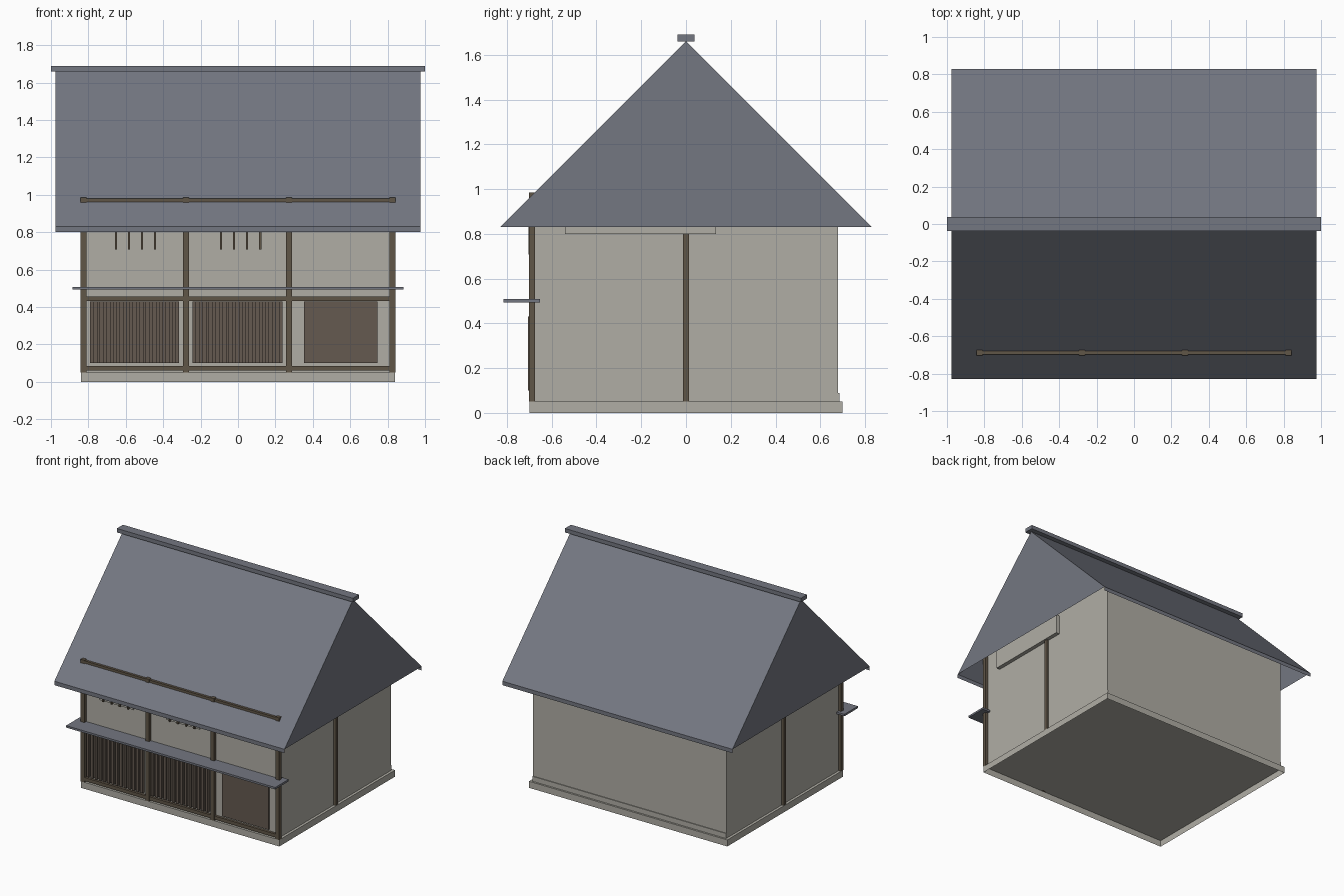
import bpy
import bmesh

cube = bpy.data.objects.get("Cube")
if cube:
    bpy.data.objects.remove(cube, do_unlink=True)


def material(name, rgb):
    m = bpy.data.materials.new(name)
    m.use_nodes = True
    color = (*rgb, 1)
    m.diffuse_color = color
    m.node_tree.nodes["Principled BSDF"].inputs["Base Color"].default_value = color
    return m


SLATE = material("slate grey", (0.174, 0.184, 0.22))
PLASTER = material("warm plaster", (0.434, 0.423, 0.376))
TIMBER = material("dark timber", (0.118, 0.093, 0.064))
PANEL = material("brown panel", (0.13, 0.102, 0.08))


def finish(name, bm, mat):
    mesh = bpy.data.meshes.new(name)
    bm.to_mesh(mesh)
    bm.free()
    mesh.materials.append(mat)
    obj = bpy.data.objects.new(name, mesh)
    bpy.context.collection.objects.link(obj)
    return obj


def box(name, mat, x, y, z, open_sides=()):
    """Box from (min, max) ranges; open_sides lists z directions left open."""
    bm = bmesh.new()
    bmesh.ops.create_cube(bm, size=1)
    for v in bm.verts:
        for i, (lo, hi) in enumerate((x, y, z)):
            v.co[i] = hi if v.co[i] > 0 else lo
    bm.normal_update()
    gone = [f for f in bm.faces if round(f.normal.z) in open_sides and abs(f.normal.z) > 0.5]
    bmesh.ops.delete(bm, geom=gone, context='FACES_ONLY')
    return finish(name, bm, mat)


# Plinth with an open underside, and the walls
box("plinth", PLASTER, (-0.84, 0.84), (-0.70, 0.70), (0, 0.05), open_sides=(-1,))
box("walls", PLASTER, (-0.82, 0.82), (-0.68, 0.68), (0.05, 0.97))
box("back_sill", PLASTER, (-0.82, 0.82), (0.68, 0.686), (0.05, 0.088))

# Roof: hollow gabled shell, open below, with thin eave boards
EAVE, RIDGE, HALF, DEPTH = 0.83, 1.66, 0.975, 0.83
bm = bmesh.new()
ends = []
for x in (-HALF, HALF):
    ends.append([bm.verts.new((x, y, z)) for y, z in
                 ((-DEPTH, EAVE), (0, RIDGE), (DEPTH, EAVE))])
left, right = ends
bm.faces.new(left)
bm.faces.new(right)
for i in (0, 1):
    bm.faces.new((left[i], right[i], right[i + 1], left[i + 1]))
bmesh.ops.recalc_face_normals(bm, faces=bm.faces)
for i in (0, 2):
    low = [bm.verts.new((v.co.x, v.co.y, 0.80)) for v in (left[i], right[i])]
    quad = [left[i], low[0], low[1], right[i]]
    bm.faces.new(quad if i == 0 else quad[::-1])
finish("roof", bm, SLATE)
box("roof_ridge", SLATE, (-1, 1), (-0.037, 0.037), (1.66, 1.69))

# Timber posts and rails on the front
for i, x in enumerate((-0.825, -0.278, 0.273, 0.825)):
    box(f"front_post_{i + 1}", TIMBER, (x - 0.016, x + 0.016), (-0.702, -0.675), (0.05, 0.985))
for name, z in (("front_sill", (0.06, 0.086)),
                ("middle_rail", (0.433, 0.456)),
                ("top_rail", (0.95, 0.98))):
    box(name, TIMBER, (-0.83, 0.83), (-0.699, -0.677), z)

# Side posts and the plate on the side wall
for name, s in (("right_side_post", -1), ("left_side_post", 1)):
    box(name, TIMBER, tuple(sorted((s * 0.81, s * 0.838))), (-0.013, 0.013),
        (0.05, 0.80 if s > 0 else 0.96))
box("side_plate", PLASTER, (0.81, 0.85), (-0.54, 0.135), (0.80, 0.95))

# Flat awning along the front
box("awning", SLATE, (-0.886, 0.886), (-0.815, -0.652), (0.493, 0.508))


# Slatted screens and the plain door
def bars(name, mat, x0, x1, count, width, y, z):
    for i in range(count):
        c = x0 + (x1 - x0) * i / (count - 1)
        box(f"{name}_{i + 1}", mat, (c - width / 2, c + width / 2), y, z)


for n, (x0, x1) in enumerate(((-0.79, -0.315), (-0.243, 0.237))):
    box(f"screen_{n + 1}", PANEL, (x0, x1), (-0.69, -0.675), (0.10, 0.43))
    bars(f"screen_{n + 1}_slat", PANEL, x0 + 0.009, x1 - 0.009, 14, 0.018,
         (-0.705, -0.685), (0.10, 0.43))
box("door", PANEL, (0.353, 0.745), (-0.695, -0.675), (0.10, 0.43))

# Barred upper windows
for n, x in enumerate((-0.548, 0.014)):
    box(f"window_{n + 1}", PLASTER, (x - 0.142, x + 0.142), (-0.688, -0.675), (0.708, 0.93))
    bars(f"window_{n + 1}_bar", TIMBER, x - 0.105, x + 0.105, 4, 0.011,
         (-0.704, -0.68), (0.708, 0.93))
